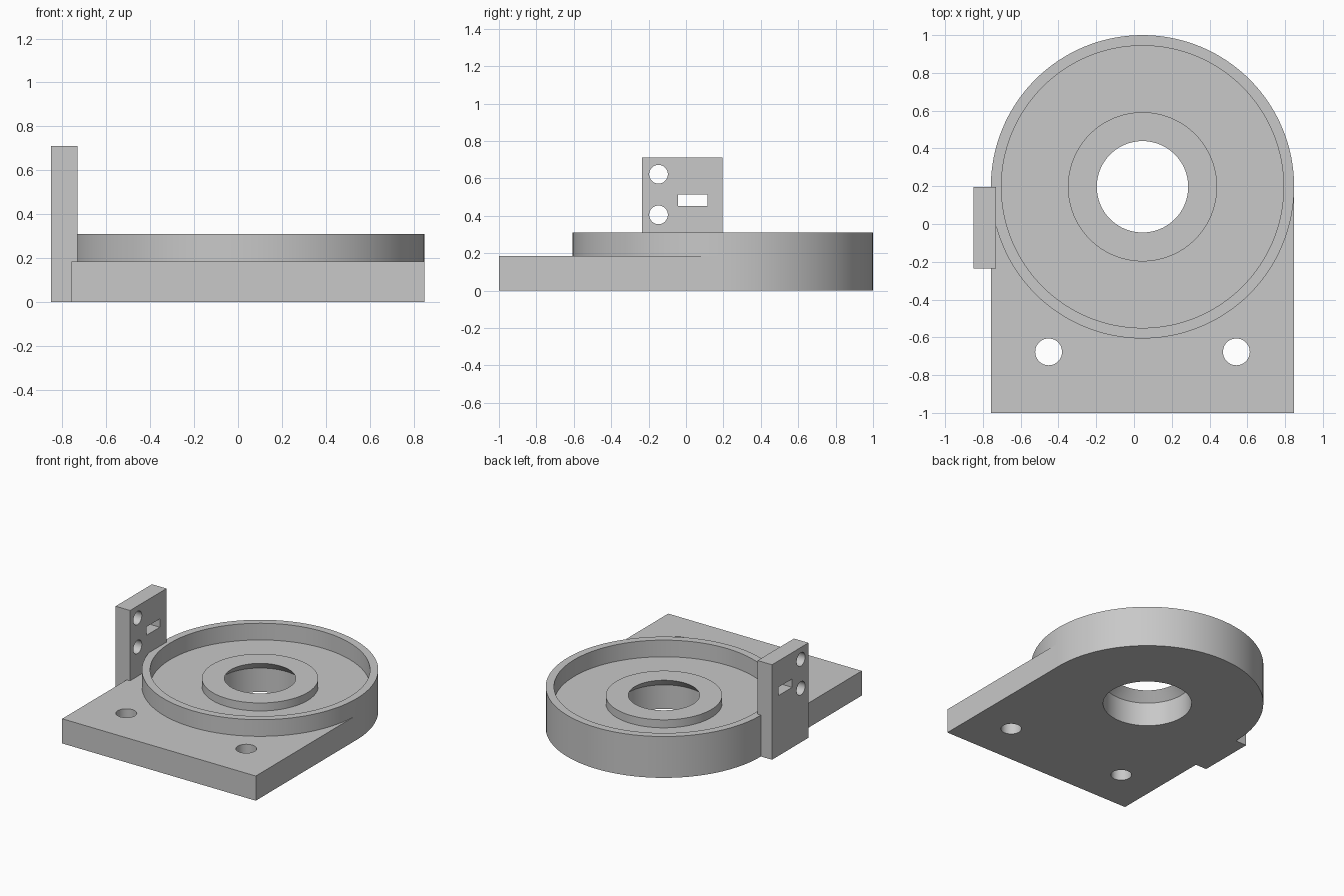
import bpy, bmesh, math
from mathutils import Matrix, Vector

if "Cube" in bpy.data.objects:
    bpy.data.objects.remove(bpy.data.objects["Cube"], do_unlink=True)

CX, CY = 0.045, 0.197      # housing axis
R = 0.803                  # housing outer radius
PLATE_H, RIM_H = 0.185, 0.31

grey = bpy.data.materials.new("plain grey")
grey.use_nodes = True
grey.diffuse_color = (0.58, 0.58, 0.58, 1)
grey.node_tree.nodes["Principled BSDF"].inputs["Base Color"].default_value = grey.diffuse_color


def finish(name, bm):
    bmesh.ops.recalc_face_normals(bm, faces=bm.faces)
    mesh = bpy.data.meshes.new(name)
    bm.to_mesh(mesh)
    bm.free()
    mesh.materials.append(grey)
    obj = bpy.data.objects.new(name, mesh)
    bpy.context.collection.objects.link(obj)
    return obj


def box(name, lo, hi):
    lo, hi = Vector(lo), Vector(hi)
    bm = bmesh.new()
    bmesh.ops.create_cube(bm, size=1, matrix=Matrix.Translation((lo + hi) / 2) @ Matrix.Diagonal((*(hi - lo), 1)))
    return finish(name, bm)


def cylinder(name, center, radius, depth, axis="Z", sides=48):
    turn = Matrix.Rotation(math.pi / 2, 4, "Y") if axis == "X" else Matrix()
    bm = bmesh.new()
    bmesh.ops.create_cone(bm, cap_ends=True, segments=sides, radius1=radius, radius2=radius,
                          depth=depth, matrix=Matrix.Translation(center) @ turn)
    return finish(name, bm)


def lathe(name, profile, sides=128):
    """Turn (radius, z) points around the housing axis; flat caps close both ends."""
    bm = bmesh.new()
    rings = [[bm.verts.new((CX + r * math.cos(math.tau * i / sides), CY + r * math.sin(math.tau * i / sides), z))
              for i in range(sides)] for r, z in profile]
    for a, b in zip(rings, rings[1:]):
        for i in range(sides):
            j = (i + 1) % sides
            bm.faces.new((a[i], a[j], b[j], b[i]))
    bm.faces.new(rings[0])
    bm.faces.new(rings[-1])
    return finish(name, bm)


def combine(obj, tool, operation):
    tool.hide_render = True
    mod = obj.modifiers.new(operation.lower(), "BOOLEAN")
    mod.operation, mod.solver, mod.object = operation, "EXACT", tool
    bpy.context.view_layer.objects.active = obj
    bpy.ops.object.modifier_apply(modifier=mod.name)
    bpy.data.objects.remove(tool, do_unlink=True)


def smooth(obj):
    bpy.ops.object.select_all(action="DESELECT")
    obj.select_set(True)
    bpy.context.view_layer.objects.active = obj
    bpy.ops.object.shade_smooth_by_angle(angle=math.radians(30))


# Round housing, joined to the square mounting plate
housing = lathe("round_housing", [(R, 0), (R, RIM_H)])
plate = box("plate", (CX - R + 0.0005, -1, 0), (CX + R - 0.0005, CY, PLATE_H))
combine(housing, plate, "UNION")

# Dished recess that leaves a raised boss in the middle
recess = lathe("recess", [(0.395, 0.245), (0.395, PLATE_H), (0.747, PLATE_H), (0.747, 0.5)])
combine(housing, recess, "DIFFERENCE")

# Bore: wide at the bottom, tapering to the top of the boss
bore = lathe("bore", [(0.306, -0.1), (0.306, 0.18), (0.242, 0.245), (0.242, 0.5)])
combine(housing, bore, "DIFFERENCE")

# Mounting holes
for side in (-1, 1):
    combine(housing, cylinder("hole", (CX + side * 0.497, -0.677, 0.1), 0.071, 0.5), "DIFFERENCE")
smooth(housing)

# Upright bracket on the right side with two holes and a slot
bracket = box("upright_bracket", (-0.85, -0.236, 0), (-0.73, 0.195, 0.712))
for z in (0.405, 0.622):
    combine(bracket, cylinder("hole", (-0.79, -0.147, z), 0.05, 0.4, "X"), "DIFFERENCE")
combine(bracket, box("slot", (-1, -0.043, 0.452), (-0.6, 0.116, 0.515)), "DIFFERENCE")
smooth(bracket)
